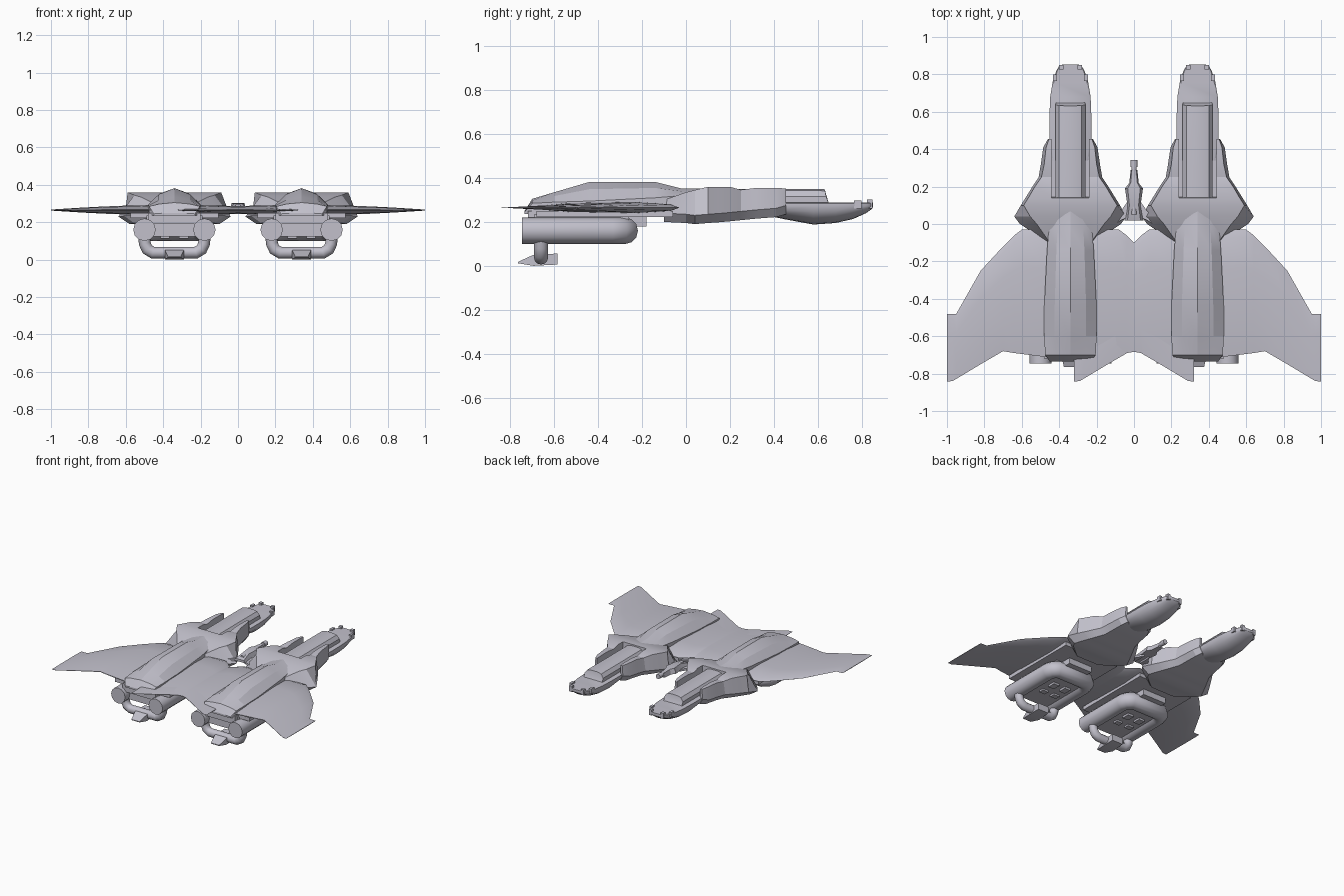
import bpy, bmesh, math

cube = bpy.data.objects.get("Cube")
if cube:
    bpy.data.objects.remove(cube, do_unlink=True)

hull = bpy.data.materials.new("pale_violet_grey")
hull.use_nodes = True
COLOUR = (0.54, 0.53, 0.60, 1)
hull.diffuse_color = COLOUR
hull.node_tree.nodes["Principled BSDF"].inputs["Base Color"].default_value = COLOUR

OFFSET = 0.34  # each of the two joined hulls sits this far from the middle


def finish(name, mesh, twin=True, angle=35):
    """Shade a mesh, then place it once in the middle or once on each hull."""
    mesh.materials.clear()
    mesh.materials.append(hull)
    ob = bpy.data.objects.new(name, mesh)
    bpy.context.collection.objects.link(ob)
    bpy.ops.object.select_all(action='DESELECT')
    ob.select_set(True)
    bpy.context.view_layer.objects.active = ob
    bpy.ops.object.shade_smooth_by_angle(angle=math.radians(angle))
    if twin:
        ob.name = "left_" + name
        ob.location.x = OFFSET
        other = ob.copy()
        other.name = "right_" + name
        other.location.x = -OFFSET
        bpy.context.collection.objects.link(other)


def loft(name, rings, twin=True, angle=35):
    """Skin a row of equal-length point rings and cap both ends."""
    bm = bmesh.new()
    rows = [[bm.verts.new(p) for p in ring] for ring in rings]
    n = len(rows[0])
    for a, b in zip(rows, rows[1:]):
        for i in range(n):
            j = (i + 1) % n
            bm.faces.new((a[i], a[j], b[j], b[i]))
    bm.faces.new(rows[0])
    bm.faces.new(rows[-1])
    bmesh.ops.remove_doubles(bm, verts=bm.verts, dist=0.0002)
    bmesh.ops.recalc_face_normals(bm, faces=bm.faces)
    mesh = bpy.data.meshes.new(name)
    bm.to_mesh(mesh)
    bm.free()
    finish(name, mesh, twin, angle)


def box(name, x, y, z, twin=True):
    """Box from (low, high) ranges."""
    loft(name, [[(x[0], v, z[0]), (x[1], v, z[0]), (x[1], v, z[1]), (x[0], v, z[1])]
                for v in y], twin)


def tube(name, points, radius, twin=True):
    """Round bar along a path, with closed ends."""
    cu = bpy.data.curves.new(name, 'CURVE')
    cu.dimensions = '3D'
    cu.bevel_depth = radius
    cu.bevel_resolution = 4
    cu.use_fill_caps = True
    sp = cu.splines.new('POLY')
    sp.points.add(len(points) - 1)
    for p, co in zip(sp.points, points):
        p.co = (*co, 1)
    tmp = bpy.data.objects.new(name + "_path", cu)
    mesh = bpy.data.meshes.new_from_object(tmp)
    bpy.data.objects.remove(tmp)
    finish(name, mesh, twin, 50)


# Swept wing: span position, leading edge, trailing edge, half thickness
half = [(0.0, -0.03, -0.72, 0.026), (0.14, -0.03, -0.71, 0.026),
        (0.26, -0.03, -0.695, 0.024), (0.30, -0.06, -0.69, 0.022),
        (0.36, -0.12, -0.68, 0.02), (0.48, -0.25, -0.75, 0.014),
        (0.61, -0.48, -0.828, 0.006), (0.63, -0.48, -0.84, 0.005),
        (0.66, -0.48, -0.842, 0.002)]
span = [(-u, a, b, t) for u, a, b, t in half[:0:-1]] + half


def airfoil(u, a, b, t):
    mid = 0.265
    shape = [(0, 0), (0.06, 0.6), (0.3, 1), (0.75, 0.8), (1, 0.1),
             (1, -0.1), (0.75, -0.8), (0.3, -1), (0.06, -0.6)]
    return [(u, a + (b - a) * f, mid + t * h) for f, h in shape]


loft("wing", [airfoil(*s) for s in span], angle=45)

# Ridged spine: y, half width, edge height, ridge height
spine = [(-0.735, 0.11, 0.245, 0.25), (-0.70, 0.135, 0.285, 0.305),
         (-0.60, 0.14, 0.29, 0.335), (-0.44, 0.14, 0.295, 0.382),
         (-0.14, 0.125, 0.31, 0.382), (-0.02, 0.115, 0.32, 0.352),
         (0.14, 0.10, 0.33, 0.352)]
loft("spine", [[(-w, y, 0.235), (w, y, 0.235), (w, y, e),
                (w * 0.6, y, e + (r - e) * 0.62), (0, y, r),
                (-w * 0.6, y, e + (r - e) * 0.62), (-w, y, e)]
               for y, w, e, r in spine], angle=16)

# Wide shoulders with a channel: y, top width, bottom width, top, bottom, floor
shoulder = [(-0.10, 0.11, 0.12, 0.30, 0.20, 0.30), (0.0, 0.18, 0.27, 0.335, 0.195, 0.335),
            (0.04, 0.215, 0.30, 0.345, 0.19, 0.345), (0.10, 0.25, 0.265, 0.36, 0.195, 0.36),
            (0.14, 0.225, 0.24, 0.36, 0.198, 0.36), (0.145, 0.222, 0.237, 0.36, 0.198, 0.28),
            (0.20, 0.19, 0.203, 0.36, 0.203, 0.28), (0.25, 0.155, 0.17, 0.346, 0.208, 0.28),
            (0.32, 0.14, 0.158, 0.355, 0.215, 0.28), (0.41, 0.13, 0.145, 0.355, 0.222, 0.28),
            (0.455, 0.115, 0.12, 0.352, 0.235, 0.28)]
c = 0.10
loft("shoulder", [[(-b * 0.8, y, lo), (b * 0.8, y, lo), (b, y, lo + 0.04), (t, y, hi),
                   (c, y, hi), (c, y, fl), (-c, y, fl), (-c, y, hi),
                   (-t, y, hi), (-b, y, lo + 0.04)]
                  for y, t, b, hi, lo, fl in shoulder], angle=20)

# Boat-shaped nose pod: y, half width, keel height
pod = [(0.34, 0.095, 0.235), (0.45, 0.112, 0.212), (0.58, 0.112, 0.188),
       (0.68, 0.108, 0.195), (0.76, 0.095, 0.213), (0.82, 0.075, 0.24),
       (0.845, 0.06, 0.258), (0.852, 0.045, 0.268)]
RIM = 0.272
loft("nose_pod", [[(-w * math.cos(k * math.pi / 10), y,
                    RIM - (RIM - lo) * math.sin(k * math.pi / 10)) for k in range(11)]
                  + [(w, y, 0.283), (w * 0.93, y, 0.288), (-w * 0.93, y, 0.288), (-w, y, 0.283)]
                  for y, w, lo in pod])
for i, s in enumerate((-1, 1)):
    box(f"nose_lug_{i}", (s * 0.05 - 0.012, s * 0.05 + 0.012), (0.825, 0.85), (0.26, 0.303))
    box(f"nose_clip_{i}", (s * 0.083 - 0.01, s * 0.083 + 0.01), (0.765, 0.80), (0.26, 0.298))

# Arched cover lying in the channel and over the pod
arch = [(-0.08, 0), (-0.08, 0.55), (-0.06, 0.9), (-0.03, 1), (0.03, 1),
        (0.06, 0.9), (0.08, 0.55), (0.08, 0)]
loft("cover", [[(u * s, y + 0.012 * (1 - h), 0.275 + 0.075 * h * k) for u, h in arch]
               for y, s, k in ((0.13, 1, 1), (0.60, 1, 1), (0.632, 1, 0.98), (0.645, 0.95, 0.2))])

# Belly under the wing and fairing in front of the engines
box("belly", (-0.235, 0.235), (-0.68, -0.06), (0.222, 0.25))
box("engine_fairing", (-0.10, 0.10), (-0.30, -0.18), (0.178, 0.235))
box("tail_block", (-0.14, 0.14), (-0.72, -0.60), (0.19, 0.25))

# Horseshoe engine: two long rounded ducts joined at the far end
side = [(0.16, -0.747), (0.16, -0.34), (0.148, -0.30), (0.12, -0.275)]
horseshoe = side + [(-u, y) for u, y in reversed(side)]
tube("engine_ducts", [(u, y, 0.16) for u, y in horseshoe], 0.06)
box("engine_core", (-0.15, 0.15), (-0.69, -0.26), (0.125, 0.235))
for i, s in enumerate((-1, 1)):
    box(f"engine_vent_{i}", (s * 0.05 - 0.025, s * 0.05 + 0.025), (-0.44, -0.38), (0.11, 0.13))
    box(f"engine_slot_{i}", (s * 0.05 - 0.025, s * 0.05 + 0.025), (-0.54, -0.50), (0.112, 0.13))

# Hanging loop with its wedge-shaped foot
arm = [(0.165, 0.15), (0.158, 0.085), (0.145, 0.055), (0.115, 0.037)]
loop = arm + [(-u, z) for u, z in reversed(arm)]
tube("lower_loop", [(u, -0.66, z) for u, z in loop], 0.032)
loft("loop_foot", [[(-w, y, lo), (w, y, lo), (w, y, hi), (-w, y, hi)]
                   for y, w, lo, hi in ((-0.765, 0.035, 0.012, 0.018), (-0.695, 0.05, 0.0, 0.05),
                                        (-0.585, 0.045, 0.006, 0.056))], angle=20)

# Small docked craft between the hulls
tube("small_craft_barrel", [(0, 0.05, 0.285), (0, 0.31, 0.285)], 0.014, False)
tube("small_craft_muzzle", [(0, 0.305, 0.285), (0, 0.325, 0.285), (0, 0.342, 0.285)], 0.019, False)
loft("small_craft_body", [[(-w, y, 0.262), (w, y, 0.262), (w * 0.7, y, z), (-w * 0.7, y, z)]
                          for y, w, z in ((0.02, 0.05, 0.28), (0.10, 0.035, 0.30),
                                          (0.19, 0.048, 0.302), (0.22, 0.025, 0.30),
                                          (0.29, 0.018, 0.295))], False, 20)
for label, s in (("left", 1), ("right", -1)):
    loft(label + "_small_craft_fin", [[(s * u, y, 0.25), (s * u, y + d, 0.25),
                                       (s * u, y + d, 0.266), (s * u, y, 0.266)]
                                      for u, y, d in ((0.02, 0.04, 0.10), (0.07, 0.02, 0.05),
                                                      (0.13, -0.02, 0.025))], False)
